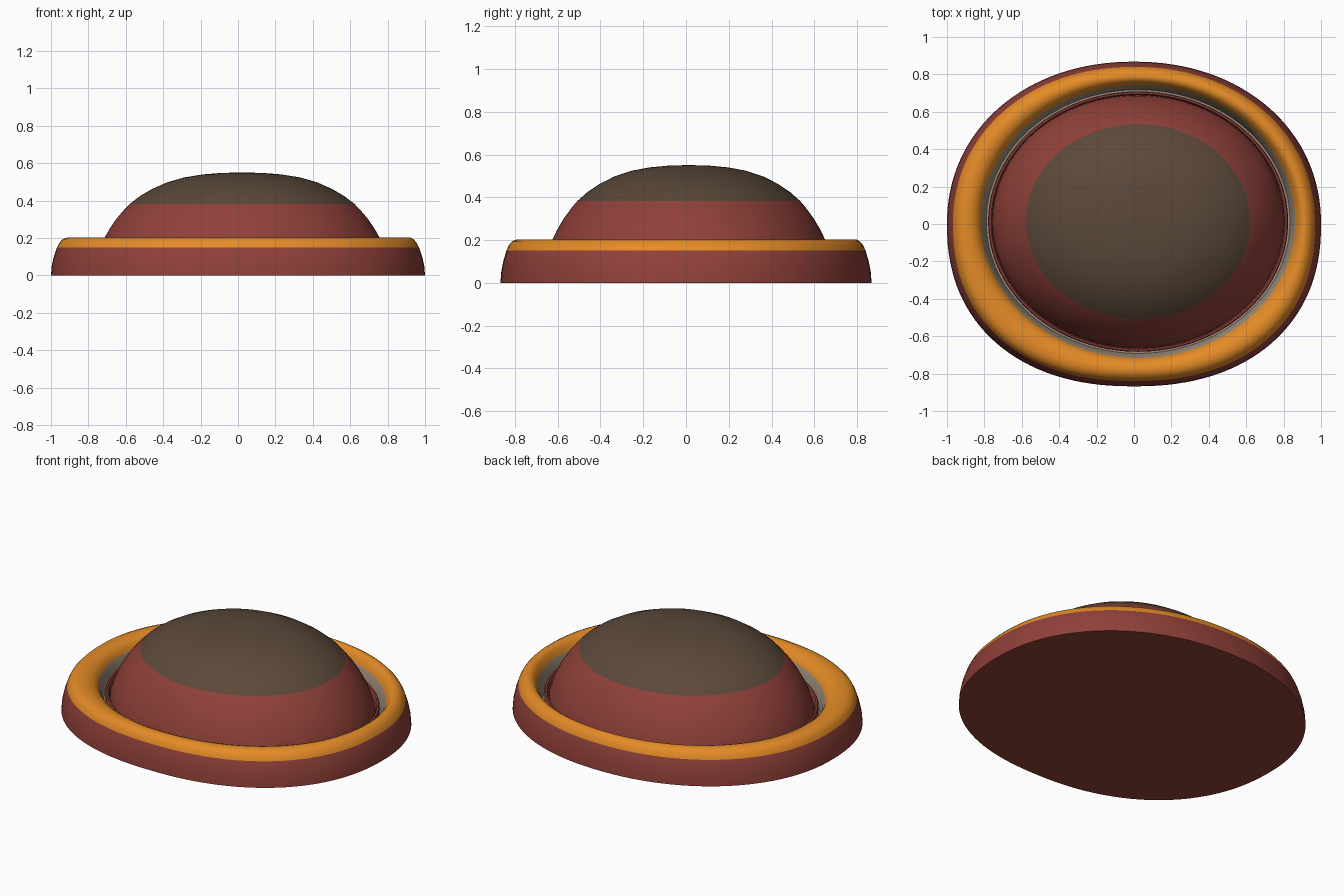
import bpy, bmesh, math

if "Cube" in bpy.data.objects:
    bpy.data.objects.remove(bpy.data.objects["Cube"])

SEG = 128
RATIO = 0.868          # depth / width of every oval
OFF = (0.022, 0.013)   # shift of the dome and its recess


def material(name, rgb):
    m = bpy.data.materials.new(name)
    m.diffuse_color = (*rgb, 1)
    m.use_nodes = True
    m.node_tree.nodes["Principled BSDF"].inputs["Base Color"].default_value = m.diffuse_color
    return m


RED = material("brick red", (0.28, 0.052, 0.041))
ORANGE = material("orange", (0.78, 0.26, 0.02))
BROWN = material("dark brown", (0.105, 0.066, 0.041))
GREY = material("warm grey", (0.34, 0.27, 0.20))


def oval(r, z, shift, square):
    """One oval loop; square > 0 gives a fuller outline, more so at the front."""
    pts = []
    for i in range(SEG):
        a = 2 * math.pi * i / SEG
        c, s = math.cos(a), math.sin(a)
        n = 2 + square * (0.25 if s < 0 else 0.1)
        x = math.copysign(abs(c) ** (2 / n), c) * r
        y = math.copysign(abs(s) ** (2 / n), s) * r * RATIO
        pts.append((x + OFF[0] * shift, y + OFF[1] * shift, z))
    return pts


def lathe(name, rows, mats, cap_start=False, cap_end=False):
    """rows: (radius, z, shift, squareness, material index of the band after it)."""
    bm = bmesh.new()
    loops = [[bm.verts.new(p) for p in oval(*row[:4])] for row in rows]
    for row, a, b in zip(rows, loops, loops[1:]):
        for i in range(SEG):
            j = (i + 1) % SEG
            bm.faces.new((a[i], a[j], b[j], b[i])).material_index = row[4]
    if cap_start:
        bm.faces.new(loops[0][::-1]).material_index = rows[0][4]
    if cap_end:
        bm.faces.new(loops[-1]).material_index = rows[-1][4]
    me = bpy.data.meshes.new(name)
    bm.to_mesh(me)
    bm.free()
    for m in mats:
        me.materials.append(m)
    ob = bpy.data.objects.new(name, me)
    bpy.context.collection.objects.link(ob)
    bpy.context.view_layer.objects.active = ob
    ob.select_set(True)
    bpy.ops.object.shade_smooth_by_angle(angle=math.radians(40))
    ob.select_set(False)
    return ob


# Base tray: red side, orange rounded lip, grey recess
lathe("base_tray", [
    (1.000, 0.000, 0, 1, 0), (0.996, 0.050, 0, 1, 0), (0.985, 0.100, 0, 1, 0),
    (0.968, 0.150, 0, 1, 1), (0.955, 0.175, 0, 1, 1), (0.938, 0.193, 0, 1, 1),
    (0.915, 0.203, 0.2, 0.9, 1), (0.890, 0.203, 0.5, 0.6, 1),
    (0.868, 0.192, 0.8, 0.3, 1), (0.852, 0.174, 1, 0.1, 1),
    (0.840, 0.150, 1, 0, 2), (0.824, 0.110, 1, 0, 2), (0.812, 0.050, 1, 0, 2),
], [RED, ORANGE, GREY], cap_start=True, cap_end=True)

# Thin collar around the foot of the dome
lathe("dome_collar", [
    (0.802, 0.050, 1, 0, 0), (0.802, 0.112, 1, 0, 0), (0.797, 0.120, 1, 0, 0),
    (0.787, 0.120, 1, 0, 0), (0.780, 0.110, 1, 0, 0), (0.778, 0.050, 1, 0, 0),
], [RED])

# Flattened dome with a brown crown
dome = [(0.780, 0.05), (0.773, 0.10), (0.758, 0.15), (0.736, 0.20), (0.708, 0.25),
        (0.674, 0.30), (0.632, 0.35), (0.600, 0.383), (0.545, 0.425), (0.480, 0.463),
        (0.400, 0.498), (0.310, 0.524), (0.210, 0.540), (0.110, 0.548), (0.030, 0.550)]
lathe("dome", [(r, z, 1, 0, 1 if z > 0.38 else 0) for r, z in dome],
      [RED, BROWN], cap_end=True)
